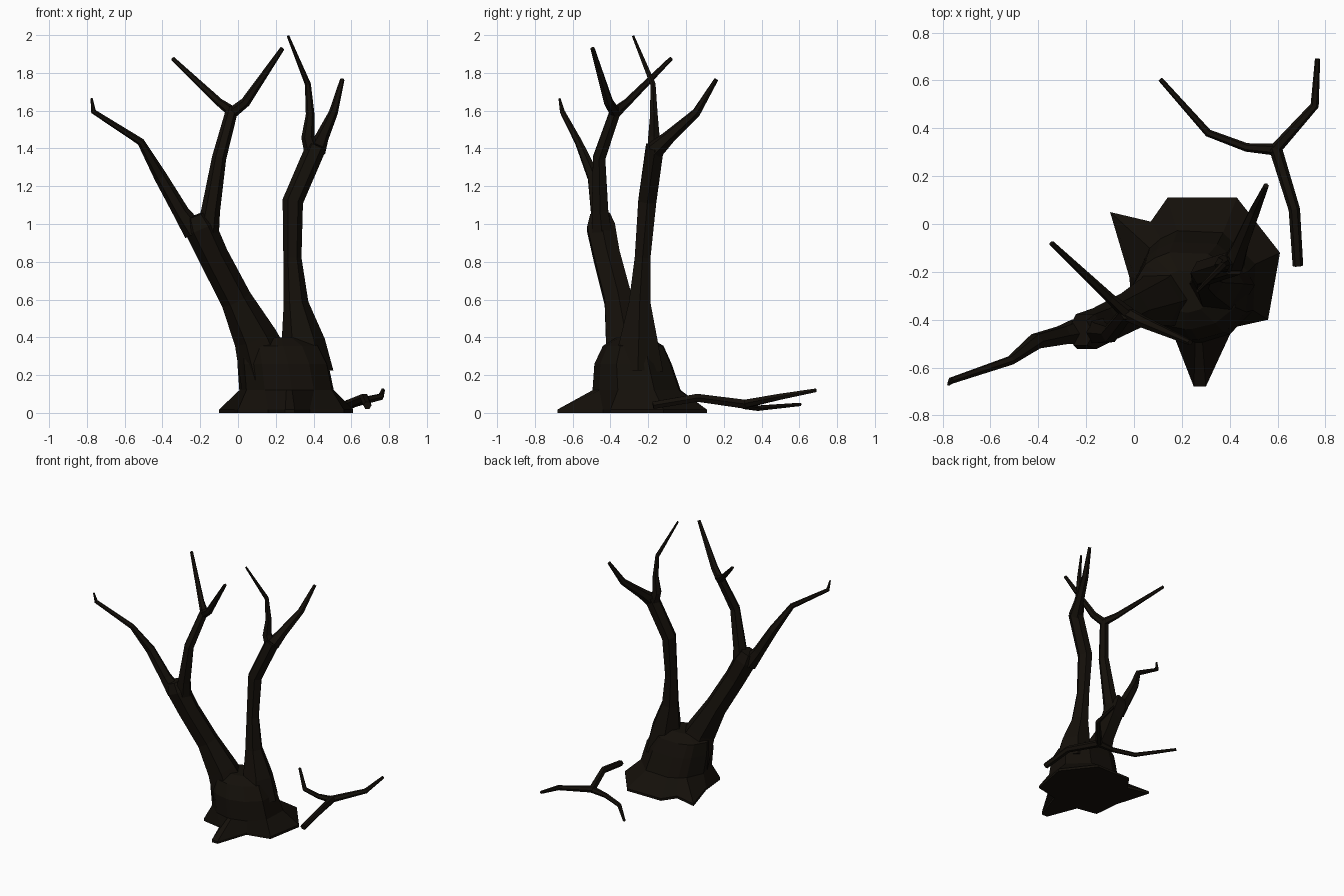
import bpy, bmesh, math
from mathutils import Vector

bark = bpy.data.materials.new("dark_bark")
bark.diffuse_color = (0.007, 0.005, 0.003, 1)


def loft(name, rings):
    """Bridge equal-sized rings of points and cap both ends."""
    bm = bmesh.new()
    loops = [[bm.verts.new(p) for p in ring] for ring in rings]
    n = len(loops[0])
    for a, b in zip(loops, loops[1:]):
        for i in range(n):
            j = (i + 1) % n
            bm.faces.new((a[i], a[j], b[j], b[i]))
    bm.faces.new(loops[0][::-1])
    bm.faces.new(loops[-1])
    bmesh.ops.recalc_face_normals(bm, faces=bm.faces)
    mesh = bpy.data.meshes.new(name)
    bm.to_mesh(mesh)
    bm.free()
    mesh.materials.append(bark)
    obj = bpy.data.objects.new(name, mesh)
    bpy.context.collection.objects.link(obj)
    return obj


def limb(name, path, ref=(0, 1, 0), sides=6):
    """Tapered faceted tube through (x, y, z, radius) points."""
    pts = [Vector(p[:3]) for p in path]
    rings = []
    for i, p in enumerate(pts):
        t = Vector()
        if i > 0:
            t += (p - pts[i - 1]).normalized()
        if i < len(pts) - 1:
            t += (pts[i + 1] - p).normalized()
        u = t.cross(Vector(ref)).normalized()
        v = t.cross(u).normalized()
        r = path[i][3]
        rings.append([p + r * (u * math.cos(k * math.tau / sides) + v * math.sin(k * math.tau / sides))
                      for k in range(sides)])
    return loft(name, rings)


# Stump: root outline on the ground, narrowing through elliptical rings
outline = [(-0.10, 0.05), (-0.02, -0.22), (0.0, -0.42), (0.16, -0.45), (0.25, -0.68), (0.30, -0.68),
           (0.38, -0.44), (0.56, -0.40), (0.61, -0.12), (0.43, 0.11), (0.14, 0.11), (0.07, 0.01)]
cx, cy = 0.265, -0.255
angles = [math.atan2(y - cy, x - cx) for x, y in outline]


def ellipse(x0, y0, rx, ry, z):
    return [(x0 + rx * math.cos(a), y0 + ry * math.sin(a), z) for a in angles]


loft("stump", [
    [(x, y, 0.0) for x, y in outline],
    [(x, y, 0.018) for x, y in outline],
    ellipse(0.265, -0.255, 0.26, 0.24, 0.12),
    ellipse(0.245, -0.275, 0.25, 0.21, 0.26),
    ellipse(0.22, -0.275, 0.225, 0.165, 0.355),
    ellipse(0.22, -0.28, 0.11, 0.09, 0.40),
])

# Left trunk and its branches
limb("left_trunk", [(0.17, -0.29, 0.18, 0.16), (0.09, -0.325, 0.40, 0.115), (-0.01, -0.36, 0.60, 0.083),
                    (-0.13, -0.42, 0.83, 0.08), (-0.20, -0.45, 0.98, 0.085), (-0.225, -0.455, 1.045, 0.06)])
limb("left_outer_branch", [(-0.23, -0.45, 0.96, 0.06), (-0.30, -0.465, 1.06, 0.043), (-0.41, -0.49, 1.25, 0.035),
                           (-0.515, -0.57, 1.435, 0.02), (-0.765, -0.655, 1.595, 0.014),
                           (-0.775, -0.67, 1.665, 0.006)])
limb("left_upper_branch", [(-0.16, -0.445, 0.96, 0.06), (-0.145, -0.455, 1.07, 0.05), (-0.10, -0.46, 1.35, 0.038),
                           (-0.03, -0.37, 1.61, 0.032)])
limb("left_twig_back", [(-0.025, -0.375, 1.59, 0.03), (-0.10, -0.31, 1.645, 0.021), (-0.345, -0.08, 1.875, 0.011)])
limb("left_twig_front", [(-0.03, -0.375, 1.59, 0.03), (0.04, -0.41, 1.645, 0.026), (0.235, -0.495, 1.93, 0.012)])

# Right trunk and its branches
limb("right_trunk", [(0.35, -0.255, 0.22, 0.155), (0.345, -0.25, 0.38, 0.115), (0.307, -0.245, 0.58, 0.066),
                     (0.288, -0.23, 0.82, 0.048), (0.29, -0.205, 1.12, 0.055), (0.415, -0.165, 1.41, 0.054)])
limb("right_inner_branch", [(0.40, -0.165, 1.36, 0.045), (0.37, -0.17, 1.46, 0.035), (0.382, -0.17, 1.58, 0.023),
                            (0.37, -0.175, 1.74, 0.016), (0.265, -0.28, 1.995, 0.007)])
limb("right_outer_branch", [(0.415, -0.165, 1.39, 0.05), (0.445, -0.09, 1.46, 0.036), (0.505, 0.055, 1.59, 0.024),
                            (0.552, 0.16, 1.765, 0.012)])

# Fallen branch on the ground
up = (0, 0, 1)
limb("fallen_stem", [(0.685, -0.175, 0.04, 0.022), (0.67, 0.06, 0.08, 0.024), (0.59, 0.32, 0.045, 0.027)], up)
limb("fallen_left_arm", [(0.60, 0.31, 0.045, 0.025), (0.47, 0.32, 0.035, 0.018), (0.31, 0.38, 0.025, 0.016),
                         (0.11, 0.605, 0.045, 0.010)], up)
limb("fallen_right_arm", [(0.58, 0.30, 0.045, 0.025), (0.755, 0.495, 0.085, 0.018), (0.767, 0.69, 0.12, 0.011)], up)
